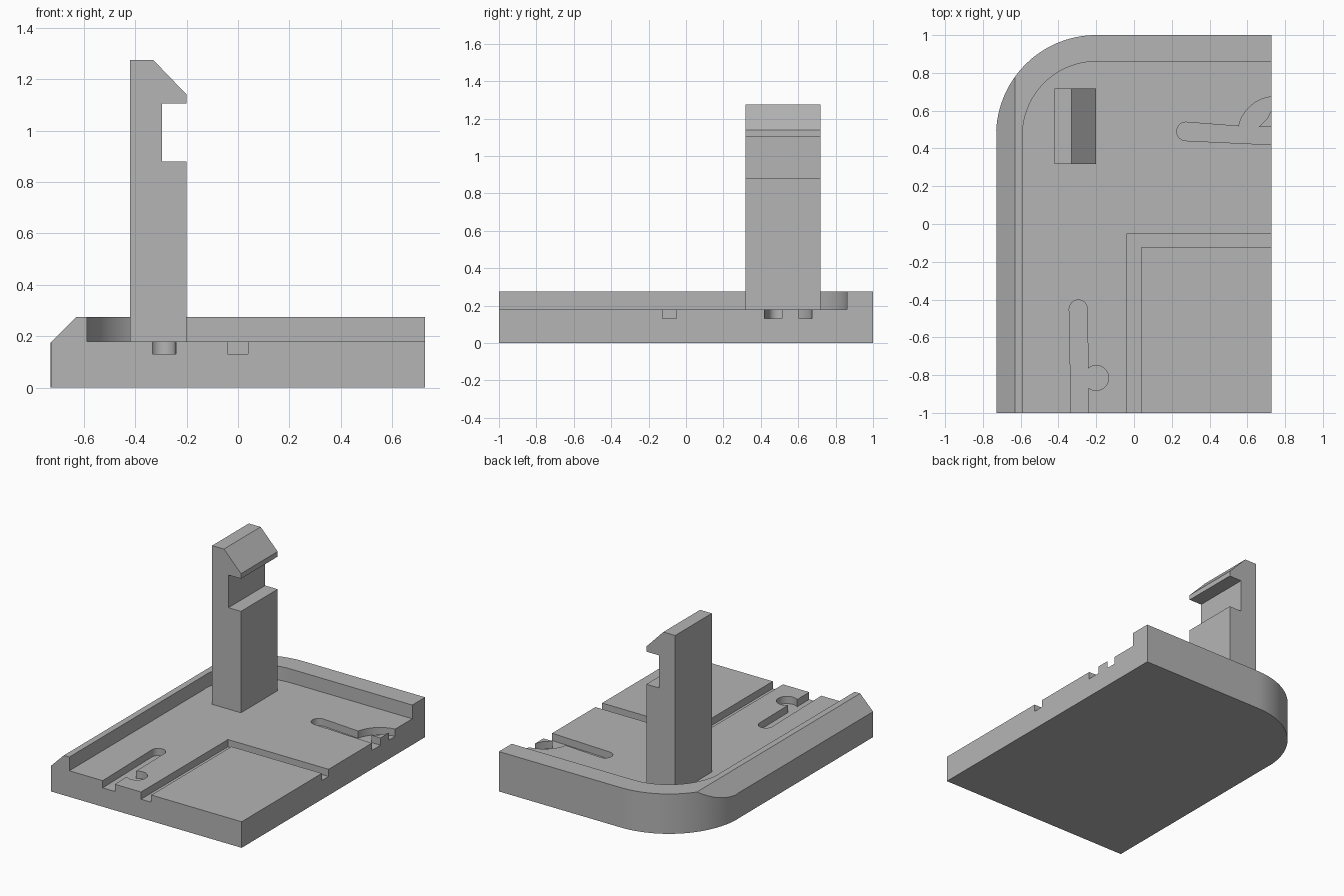
import bpy
import bmesh
from math import cos, sin, radians

cube = bpy.data.objects.get("Cube")
if cube:
    bpy.data.objects.remove(cube, do_unlink=True)

grey = bpy.data.materials.new("plain_grey")
grey.use_nodes = True
colour = (0.46, 0.46, 0.46, 1)
grey.diffuse_color = colour
grey.node_tree.nodes["Principled BSDF"].inputs["Base Color"].default_value = colour


def arc(cx, cy, r, start, end, steps=24):
    angles = [radians(start + (end - start) * i / steps) for i in range(steps + 1)]
    return [(cx + r * cos(a), cy + r * sin(a)) for a in angles]


def prism(name, outline, low, high, axis="z"):
    """Extrude an outline: xy outlines go along z, xz outlines along y."""
    bm = bmesh.new()
    place = (lambda u, v: (u, v, low)) if axis == "z" else (lambda u, v: (u, low, v))
    face = bm.faces.new([bm.verts.new(place(u, v)) for u, v in outline])
    extruded = bmesh.ops.extrude_face_region(bm, geom=[face])["geom"]
    shift = (0, 0, high - low) if axis == "z" else (0, high - low, 0)
    bmesh.ops.translate(bm, vec=shift, verts=[g for g in extruded if isinstance(g, bmesh.types.BMVert)])
    bmesh.ops.recalc_face_normals(bm, faces=bm.faces)
    mesh = bpy.data.meshes.new(name)
    bm.to_mesh(mesh)
    bm.free()
    mesh.materials.append(grey)
    obj = bpy.data.objects.new(name, mesh)
    bpy.context.collection.objects.link(obj)
    return obj


def activate(obj):
    bpy.ops.object.select_all(action="DESELECT")
    obj.select_set(True)
    bpy.context.view_layer.objects.active = obj


def cut(target, cutter):
    cutter.hide_render = True
    mod = target.modifiers.new("cut", "BOOLEAN")
    mod.operation = "DIFFERENCE"
    mod.solver = "EXACT"
    mod.object = cutter
    activate(target)
    bpy.ops.object.modifier_apply(modifier=mod.name)
    bpy.data.objects.remove(cutter, do_unlink=True)


RIM, FLOOR, GROOVE = 0.275, 0.18, 0.13
SIDE, OUT = 0.728, 0.9
CORNER = (-0.2, 0.47)

# Base slab with one rounded corner
base = prism("base_tray", [(-SIDE, -1), (SIDE, -1), (SIDE, 1)]
             + arc(*CORNER, 0.53, 90, 180, 32)[:-1] + [(-SIDE, CORNER[1])], 0, RIM)

# Recessed floor, open to the front and the left
cut(base, prism("floor_cutter", [(-0.587, -1.2), (OUT, -1.2), (OUT, 0.86)]
                + arc(*CORNER, 0.39, 90, 180, 32)[:-1] + [(-0.587, CORNER[1])], FLOOR, 0.5))

# Chamfer along the outer side edge
cut(base, prism("chamfer_cutter", [(-0.83, 0.073), (-0.53, 0.375), (-0.83, 0.375)], -1.2, 1.2, "y"))

# Right-angled groove
cut(base, prism("corner_groove_cutter",
                [(-0.04, -1.2), (0.038, -1.2), (0.038, -0.125), (OUT, -0.125),
                 (OUT, -0.052), (-0.04, -0.052)], GROOVE, 0.23))

# Front slot and its round pocket
cut(base, prism("front_slot_cutter", [(-0.329, -1.2), (-0.238, -1.2)]
                + arc(-0.295, -0.45, 0.048, 0, 180), GROOVE, 0.23))
cut(base, prism("round_pocket_cutter", arc(-0.2, -0.815, 0.066, 0, 360, 40)[:-1], GROOVE, 0.23))

# Side slot with its curved branch
cut(base, prism("side_slot_cutter", arc(0.275, 0.49, 0.049, 90, 267)
                + [(OUT, 0.412), (OUT, 0.514), (0.6, 0.514)], GROOVE, 0.23))
cut(base, prism("curved_branch_cutter", arc(0.75, 0.475, 0.2, 174, 84)
                + [(OUT, 0.67), (OUT, 0.605), (0.728, 0.605), (0.705, 0.557),
                   (0.66, 0.513), (0.62, 0.48)], GROOVE, 0.24))

# Upright post with notch and sloped hook
post = prism("hook_post", [(-0.42, FLOOR), (-0.2, FLOOR), (-0.2, 0.88), (-0.295, 0.88),
                           (-0.295, 1.105), (-0.2, 1.105), (-0.2, 1.14),
                           (-0.33, 1.275), (-0.42, 1.275)], 0.318, 0.718, "y")

activate(base)
bpy.ops.object.shade_smooth_by_angle(angle=radians(25))
